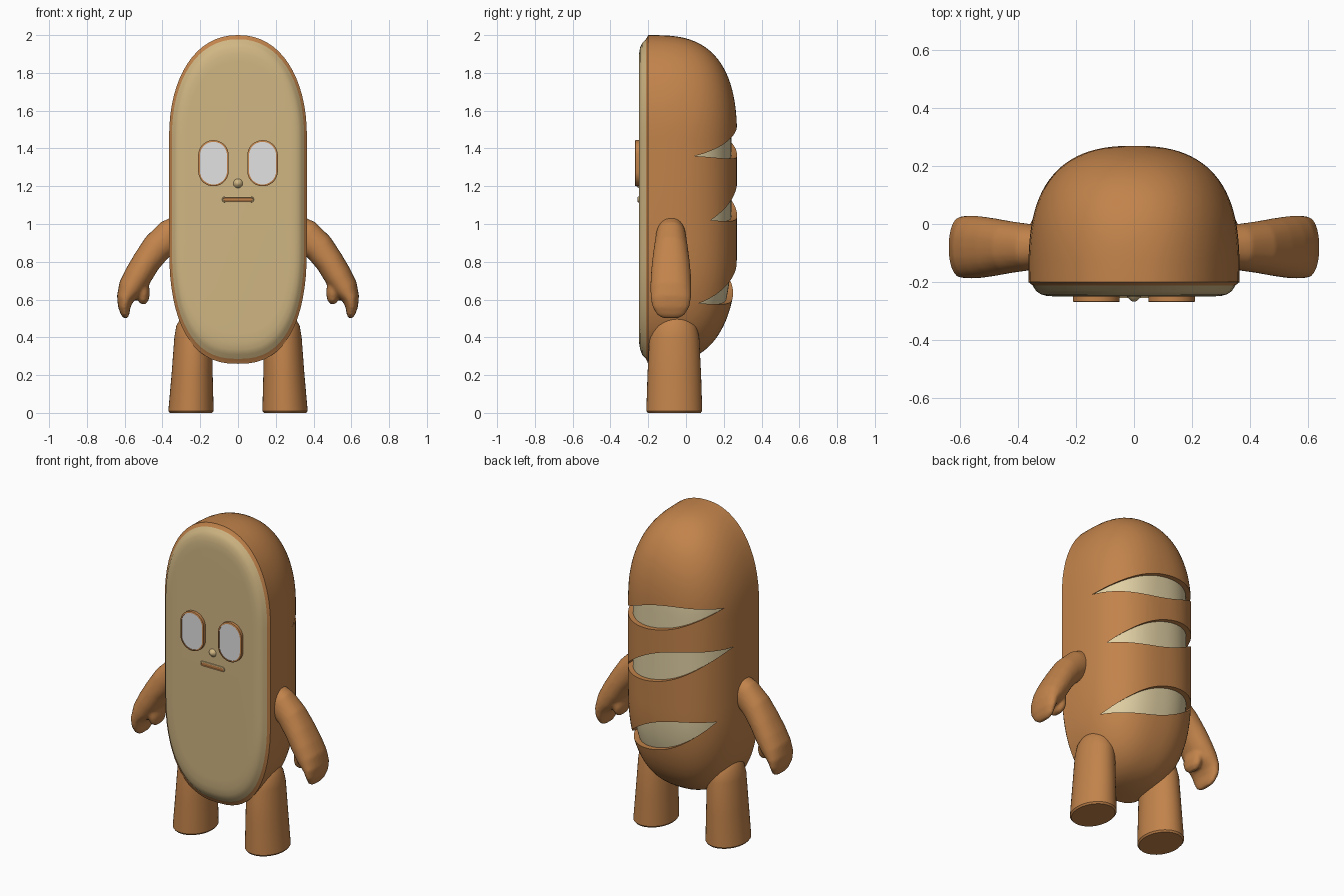
import bpy, bmesh, math
from mathutils import Vector

if "Cube" in bpy.data.objects:
    bpy.data.objects.remove(bpy.data.objects["Cube"])


def material(name, rgb):
    m = bpy.data.materials.new(name)
    m.diffuse_color = (*rgb, 1)
    m.use_nodes = True
    m.node_tree.nodes["Principled BSDF"].inputs["Base Color"].default_value = m.diffuse_color
    return m


CRUST = material("crust brown", (0.54, 0.228, 0.07))
FACE = material("face tan", (0.63, 0.468, 0.227))
CRUMB = material("crumb cream", (0.75, 0.63, 0.37))
EYE = material("eye white", (0.76, 0.76, 0.76))


def loft(name, rings, mats, band_mat=lambda i: 0, angle=35):
    """Skin a list of closed rings; bands are 0 (start cap) .. len(rings) (end cap)."""
    bm = bmesh.new()
    vs = [[bm.verts.new(p) for p in r] for r in rings]
    n = len(vs[0])
    bm.faces.new(vs[0]).material_index = band_mat(0)
    for i in range(len(vs) - 1):
        for j in range(n):
            k = (j + 1) % n
            f = bm.faces.new((vs[i][j], vs[i][k], vs[i + 1][k], vs[i + 1][j]))
            f.material_index = band_mat(i + 1)
    bm.faces.new(vs[-1]).material_index = band_mat(len(vs))
    bmesh.ops.recalc_face_normals(bm, faces=bm.faces)
    me = bpy.data.meshes.new(name)
    bm.to_mesh(me)
    bm.free()
    ob = bpy.data.objects.new(name, me)
    bpy.context.collection.objects.link(ob)
    for m in mats:
        me.materials.append(m)
    smooth(ob, angle)
    return ob


def activate(ob):
    bpy.ops.object.select_all(action='DESELECT')
    ob.select_set(True)
    bpy.context.view_layer.objects.active = ob


def smooth(ob, angle=35):
    activate(ob)
    bpy.ops.object.shade_smooth_by_angle(angle=math.radians(angle))


def modify(ob, kind, **settings):
    activate(ob)
    mod = ob.modifiers.new(kind.lower(), kind)
    for k, v in settings.items():
        setattr(mod, k, v)
    bpy.ops.object.modifier_apply(modifier=mod.name)


def carve(ob, cutter):
    modify(ob, 'BOOLEAN', operation='DIFFERENCE', solver='EXACT',
           material_mode='TRANSFER', object=cutter)


def spow(v, e):
    return math.copysign(abs(v) ** e, v)


def loaf_ring(s, y):
    """Loaf outline: two rounded ends shrunk by s toward a vertical spine."""
    pts = []
    for z0, h, n, start in ((1.45, 0.55, 2.2, 0), (0.90, 0.64, 2.5, math.pi)):
        for i in range(33):
            a = start + math.pi * i / 32
            pts.append((0.365 * s * spow(math.cos(a), 2 / n), y,
                        z0 + h * s * spow(math.sin(a), 2 / n)))
    return pts


def loaf_back(scale, depth):
    out = []
    for i in range(25):
        a = math.radians(88.5) * i / 24
        out.append(loaf_ring(scale * math.cos(a) ** 0.8,
                             -0.2 + depth * math.sin(a) ** (2 / 3)))
    return out


# loaf body: cut face in front, domed crust behind
front = [(0.74, -0.25), (0.82, -0.249), (0.88, -0.243), (0.925, -0.232), (0.96, -0.212)]
body = loft("loaf_body", [loaf_ring(s, y) for s, y in front] + loaf_back(1, 0.47),
            [CRUST, FACE], lambda i: 1 if i < len(front) else 0)

# three slanted slashes down the back, floored with crumb
crumb = loft("crumb_helper", loaf_back(0.94, 0.44), [CRUMB])
slashes = [((0.344, 1.36), (-0.325, 1.52), 0.075),
           ((0.308, 1.02), (-0.347, 1.26), 0.085),
           ((0.305, 0.58), (-0.305, 0.82), 0.085)]
for a, b, h in slashes:
    a, b = Vector(a), Vector(b)
    side = Vector((a.y - b.y, b.x - a.x)).normalized()
    lens = []
    for i in range(32):
        u = i / 16 if i <= 16 else 2 - i / 16
        w = h * math.sin(math.pi * u) ** 0.85 if 0 < u < 1 else 0
        lens.append(a.lerp(b, u) + side * (w if i <= 16 else -w))
    cutter = loft("slash_helper", [[(p.x, y, p.y) for p in lens] for y in (0.0, 0.4)], [CRUST])
    carve(cutter, crumb)
    carve(body, cutter)
    bpy.data.objects.remove(cutter)
bpy.data.objects.remove(crumb)
smooth(body, 32)


def pill(cx, cz, w, h, y):
    """Stadium outline in the face plane."""
    r = min(w, h)
    pts = []
    for i in range(32):
        a = 2 * math.pi * (i + 0.5) / 32
        c, s = math.cos(a), math.sin(a)
        pts.append((cx + r * c + math.copysign(w - r, c), y,
                    cz + r * s + math.copysign(h - r, s)))
    return pts


def tube(name, path):
    """Elliptical tube; path rows are x, z, half width in xz, half depth in y."""
    rings = []
    for i, (x, z, w, d) in enumerate(path):
        p, q = path[max(i - 1, 0)], path[min(i + 1, len(path) - 1)]
        t = Vector((q[0] - p[0], q[1] - p[1])).normalized()
        ring = []
        for j in range(24):
            a = 2 * math.pi * j / 24
            c = w * math.cos(a)
            ring.append((x - t.y * c, -0.08 + d * spow(math.sin(a), 0.85), z + t.x * c))
        rings.append(ring)
    return loft(name, rings, [CRUST])


arm_path = [(0.29, 0.97, 0.085, 0.07), (0.36, 0.938, 0.087, 0.08), (0.43, 0.875, 0.081, 0.09),
            (0.485, 0.80, 0.075, 0.1), (0.53, 0.725, 0.074, 0.107), (0.568, 0.66, 0.068, 0.109),
            (0.597, 0.605, 0.046, 0.107), (0.602, 0.56, 0.033, 0.098),
            (0.597, 0.52, 0.022, 0.075), (0.592, 0.502, 0.01, 0.045)]
thumb_path = [(0.54, 0.74, 0.04, 0.07), (0.515, 0.68, 0.044, 0.075), (0.501, 0.63, 0.035, 0.07),
              (0.502, 0.598, 0.029, 0.06), (0.506, 0.576, 0.014, 0.035)]

for sx, tag in ((1, "right"), (-1, "left")):
    # arm with mitten hand, fused into one soft surface
    arm = tube(tag + "_arm", arm_path)
    thumb = tube("thumb", thumb_path)
    activate(arm)
    thumb.select_set(True)
    bpy.ops.object.join()
    modify(arm, 'REMESH', mode='VOXEL', voxel_size=0.009)
    modify(arm, 'SMOOTH', factor=0.5, iterations=5)
    arm.scale.x = sx
    activate(arm)
    bpy.ops.object.transform_apply(location=False, rotation=False, scale=True)
    bm = bmesh.new()
    bm.from_mesh(arm.data)
    bmesh.ops.recalc_face_normals(bm, faces=bm.faces)
    bm.to_mesh(arm.data)
    bm.free()
    smooth(arm, 80)

    # leg: tapered oval column, rounded where it enters the loaf
    leg = []
    for z, cx, rx, ry in ((0, 0.249, 0.112, 0.14), (0.01, 0.249, 0.12, 0.148),
                          (0.2, 0.243, 0.109, 0.142), (0.40, 0.237, 0.1, 0.132),
                          (0.46, 0.233, 0.094, 0.118), (0.51, 0.225, 0.075, 0.09),
                          (0.54, 0.215, 0.04, 0.05)):
        leg.append([(sx * (cx + rx * math.cos(math.pi * j / 20)),
                     -0.062 + ry * math.sin(math.pi * j / 20), z) for j in range(40)])
    loft(tag + "_leg", leg, [CRUST])

    # eye: brown rim with a white inset
    x = sx * 0.13
    loft(tag + "_eye", [pill(x, 1.322, 0.081, 0.122, -0.24), pill(x, 1.322, 0.081, 0.122, -0.268),
                        pill(x, 1.322, 0.078, 0.119, -0.27), pill(x, 1.322, 0.072, 0.113, -0.27),
                        pill(x, 1.322, 0.072, 0.113, -0.267)],
         [CRUST, EYE], lambda i: 1 if i == 5 else 0)

# small pointed nose
loft("nose", [[(r * math.cos(math.pi * j / 8), y, 1.215 + r * math.sin(math.pi * j / 8))
               for j in range(16)] for r, y in ((0.028, -0.245), (0.022, -0.254),
                                                (0.012, -0.264), (0.004, -0.268))], [FACE], angle=60)

# mouth: raised lip with a brown slit
loft("mouth", [pill(0, 1.13, 0.085, 0.017, -0.245), pill(0, 1.13, 0.083, 0.015, -0.255),
               pill(0, 1.13, 0.078, 0.010, -0.256), pill(0, 1.13, 0.076, 0.008, -0.252)],
     [FACE, CRUST], lambda i: 1 if i >= 3 else 0)
